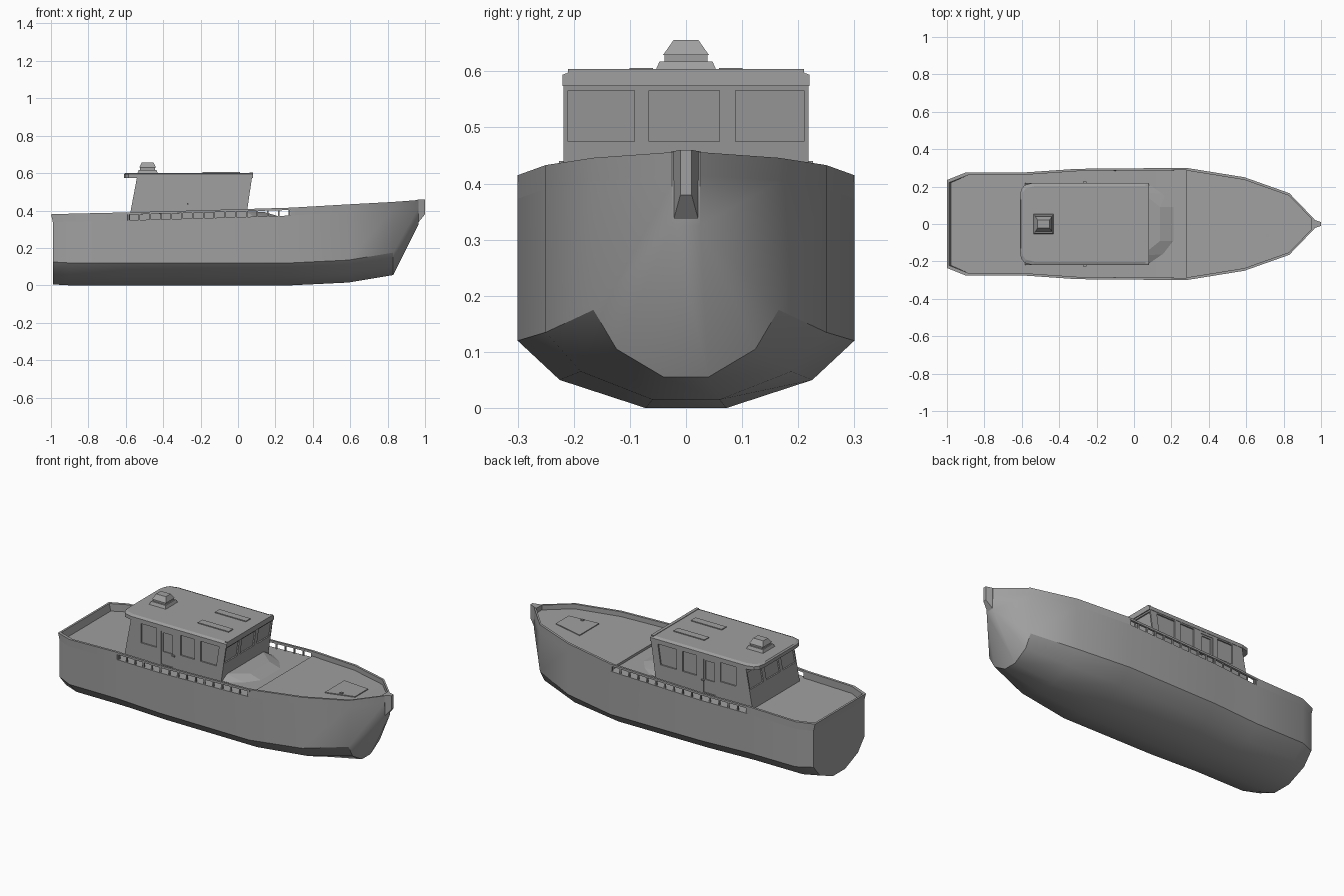
import bpy, bmesh
from mathutils import Vector

cube = bpy.data.objects.get("Cube")
if cube:
    bpy.data.objects.remove(cube, do_unlink=True)

grey = bpy.data.materials.new("plain_grey")
grey.use_nodes = True
grey.diffuse_color = (0.35, 0.35, 0.35, 1)
grey.node_tree.nodes["Principled BSDF"].inputs["Base Color"].default_value = (0.35, 0.35, 0.35, 1)


def finish(name, bm, smooth=None):
    bmesh.ops.remove_doubles(bm, verts=bm.verts, dist=1e-5)
    bmesh.ops.recalc_face_normals(bm, faces=bm.faces)
    mesh = bpy.data.meshes.new(name)
    bm.to_mesh(mesh)
    bm.free()
    mesh.materials.append(grey)
    ob = bpy.data.objects.new(name, mesh)
    bpy.context.collection.objects.link(ob)
    bpy.ops.object.select_all(action='DESELECT')
    ob.select_set(True)
    bpy.context.view_layer.objects.active = ob
    if smooth:
        bpy.ops.object.shade_smooth_by_angle(angle=smooth)
    return ob


def loft(name, rings, smooth=None):
    """Closed rings joined in order, with both ends capped."""
    bm = bmesh.new()
    rows = [[bm.verts.new(p) for p in ring] for ring in rings]
    n = len(rows[0])
    for a, b in zip(rows, rows[1:]):
        for i in range(n):
            j = (i + 1) % n
            bm.faces.new((a[i], a[j], b[j], b[i]))
    bm.faces.new(rows[0])
    bm.faces.new(rows[-1])
    return finish(name, bm, smooth)


def solids(name, groups):
    """One mesh made of a convex solid for each group of points."""
    bm = bmesh.new()
    for pts in groups:
        vs = [bm.verts.new(p) for p in pts]
        res = bmesh.ops.convex_hull(bm, input=vs)
        bmesh.ops.delete(bm, geom=[v for v in res["geom_interior"] if isinstance(v, bmesh.types.BMVert)])
    bmesh.ops.dissolve_limit(bm, angle_limit=0.01, verts=bm.verts, edges=bm.edges)
    return finish(name, bm)


def box(x0, x1, y0, y1, z0, z1):
    return [(x, y, z) for x in (x0, x1) for y in (y0, y1) for z in (z0, z1)]


def bar(p, q, r):
    return [Vector(c) + Vector(o) for c in (p, q) for o in box(-r, r, -r, r, -r, r)]


def both(pts):
    return [(x, y * s, z) for x, y, z in pts for s in (1, -1)]


# Hull stations: x, half beam, sheer height, keel height
stations = [(-0.99, 0.235, 0.38, 0.005), (-0.9, 0.275, 0.383, 0), (-0.59, 0.275, 0.39, 0),
            (-0.3, 0.295, 0.398, 0), (0.28, 0.3, 0.415, 0), (0.59, 0.25, 0.433, 0.015),
            (0.83, 0.165, 0.446, 0.055), (0.965, 0.025, 0.456, 0.325)]
BULWARK = 0.042


def at(x):
    """Half beam and sheer height at x."""
    for a, b in zip(stations, stations[1:]):
        if x <= b[0]:
            t = (x - a[0]) / (b[0] - a[0])
            return a[1] + t * (b[1] - a[1]), a[2] + t * (b[2] - a[2])


def section(x, w, sheer, keel):
    half = [(w, sheer - BULWARK), (w, keel + 0.12), (w * 0.75, keel + 0.05), (w * 0.24, keel)]
    if x > 0.9:
        half = [half[0]] + [(w, keel)] * 3
    return [(x, y, z) for y, z in half] + [(x, -y, z) for y, z in reversed(half)]


loft("hull", [section(*s) for s in stations], 0.6)
solids("stem", [both([(0.955, 0.025, 0.325), (1, 0.01, 0.38), (1, 0.01, 0.46), (0.95, 0.027, 0.457)])])


# Bulwarks around the stern and the bow
def wall(name, path, shift, flare=0):
    rings = []
    for x, y, sheer in path:
        side = 1 if y > 0 else -1
        inner = side * max(abs(y) - 0.014, 0.004)
        low, out = sheer - BULWARK, flare if x < -0.95 else 0
        rings.append([(x, y, low), (x - out, y, sheer), (x + shift - out, inner, sheer),
                      (x + shift, inner, low)])
    loft(name, rings, 0.5)


aft = [(x, w, s) for x, w, s, k in stations[:3]]
wall("stern_bulwark", aft[::-1] + [(x, -w, s) for x, w, s in aft], 0.012, 0.01)
fore = [(x, w, s) for x, w, s, k in stations[4:]]
for side, label in ((1, "left"), (-1, "right")):
    wall(label + "_bow_bulwark", [(x, w * side, s) for x, w, s in fore], 0)

# Raised foredeck with a hatch
deck = [(x, max(w - 0.008, 0.01), s - 0.028) for x, w, s in fore]
loft("foredeck", [[(x, w, z), (x, -w, z), (x, -w, z - 0.02), (x, w, z - 0.02)] for x, w, z in deck])
hatch = [(x, y, at(x)[1] - 0.028 + h) for x, y in ((0.625, 0.09), (0.8, 0.06)) for h in (-0.005, 0.005)]
solids("deck_hatch", [both(hatch)])
solids("hatch_knob", [box(0.705, 0.72, -0.067, -0.053, 0.4, 0.422)])

# Cabin with raked front and back walls
FLOOR, EAVES, WIDE = 0.34, 0.578, 0.218


def rake(end, z):
    t = (z - FLOOR) / (EAVES - FLOOR)
    return 0.04 + 0.035 * t if end > 0 else -0.585 + 0.045 * t


cabin = solids("cabin", [both([(rake(e, z), WIDE, z) for e in (1, -1) for z in (FLOOR, EAVES)])])


# Recessed windows and doors
def cut(target, groups):
    tool = solids("window_cutter", groups)
    tool.hide_render = True
    mod = target.modifiers.new("cut", 'BOOLEAN')
    mod.operation, mod.solver, mod.object = 'DIFFERENCE', 'EXACT', tool
    bpy.context.view_layer.objects.active = target
    bpy.ops.object.modifier_apply(modifier=mod.name)
    bpy.data.objects.remove(tool, do_unlink=True)


def side_cut(x0, x1, z0, z1, depth, lean=0):
    quad = [(x0, z0), (x1 - lean, z0), (x1, z1), (x0, z1)]
    return [[(x, s * y, z) for x, z in quad for y in (WIDE - depth, 0.3)] for s in (1, -1)]


def end_cut(end, y0, y1, z0, z1):
    return [(rake(end, z) + end * d, y, z) for z in (z0, z1) for y in (y0, y1) for d in (-0.008, 0.05)]


cut(cabin, side_cut(-0.345, -0.265, 0.365, 0.56, 0.004))
panes = side_cut(-0.475, -0.375, 0.455, 0.567, 0.008) + side_cut(-0.335, -0.275, 0.44, 0.55, 0.01)
panes += side_cut(-0.22, -0.13, 0.45, 0.567, 0.008) + side_cut(-0.09, 0.03, 0.45, 0.567, 0.008, 0.018)
for y0, y1 in ((-0.21, -0.092), (-0.066, 0.06), (0.088, 0.21)):
    panes += [end_cut(1, y0, y1, 0.475, 0.566), end_cut(-1, y0, y1, 0.455, 0.55)]
cut(cabin, panes)
solids("door_handles", [box(-0.272, -0.255, s * 0.221 - 0.005, s * 0.221 + 0.005, 0.432, 0.44) for s in (1, -1)])

# Roof with overhang, skylights and front visor strip
plan = [(0.08, 0.22), (-0.54, 0.22), (-0.585, 0.208), (-0.603, 0.185), (-0.61, 0.15)]
roof = [(x, y, z) for x, y in plan for z in (0.574, 0.594)]
roof += [(x * 0.985 - 0.002, y - 0.018, 0.601) for x, y in plan]
solids("roof", [both(roof)])
solids("skylights", [box(-0.19, 0.01, s * 0.08 - 0.021, s * 0.08 + 0.021, 0.596, 0.606) for s in (1, -1)])
solids("roof_visor", [box(0.062, 0.08, -0.21, 0.21, 0.594, 0.604)])


# Stepped funnel
def tier(low, high):
    return [(-0.483 + sx * hx, sy * hy, z) for hx, hy, z in (low, high) for sx in (1, -1) for sy in (1, -1)]


solids("funnel", [tier((0.055, 0.056, 0.598), (0.047, 0.047, 0.618)),
                  tier((0.04, 0.038, 0.618), (0.04, 0.038, 0.63)),
                  tier((0.045, 0.041, 0.629), (0.032, 0.022, 0.656))])

# Low sloped trunk ahead of the cabin
base = [(0.04, 0.21), (0.09, 0.21), (0.17, 0.16), (0.23, 0.09)]
solids("front_trunk", [both([(x, y, 0.365) for x, y in base] + [(0.04, 0.17, 0.396), (0.14, 0.09, 0.392)])])

# Side railings with evenly spaced posts
COUNT = 16
for s, label in ((1, "left"), (-1, "right")):
    ends = [(x, s * (at(x)[0] - 0.006), at(x)[1] - 0.006) for x in (-0.59, -0.3, 0.28)]
    parts = [bar(p, q, 0.006) for p, q in zip(ends, ends[1:])]
    for i in range(COUNT):
        x = -0.585 + 0.86 * i / (COUNT - 1)
        w, top = at(x)
        y = s * (w - 0.006)
        parts.append(bar((x, y, top - BULWARK), (x, y, top - 0.008), 0.004))
    solids(label + "_railing", parts)
